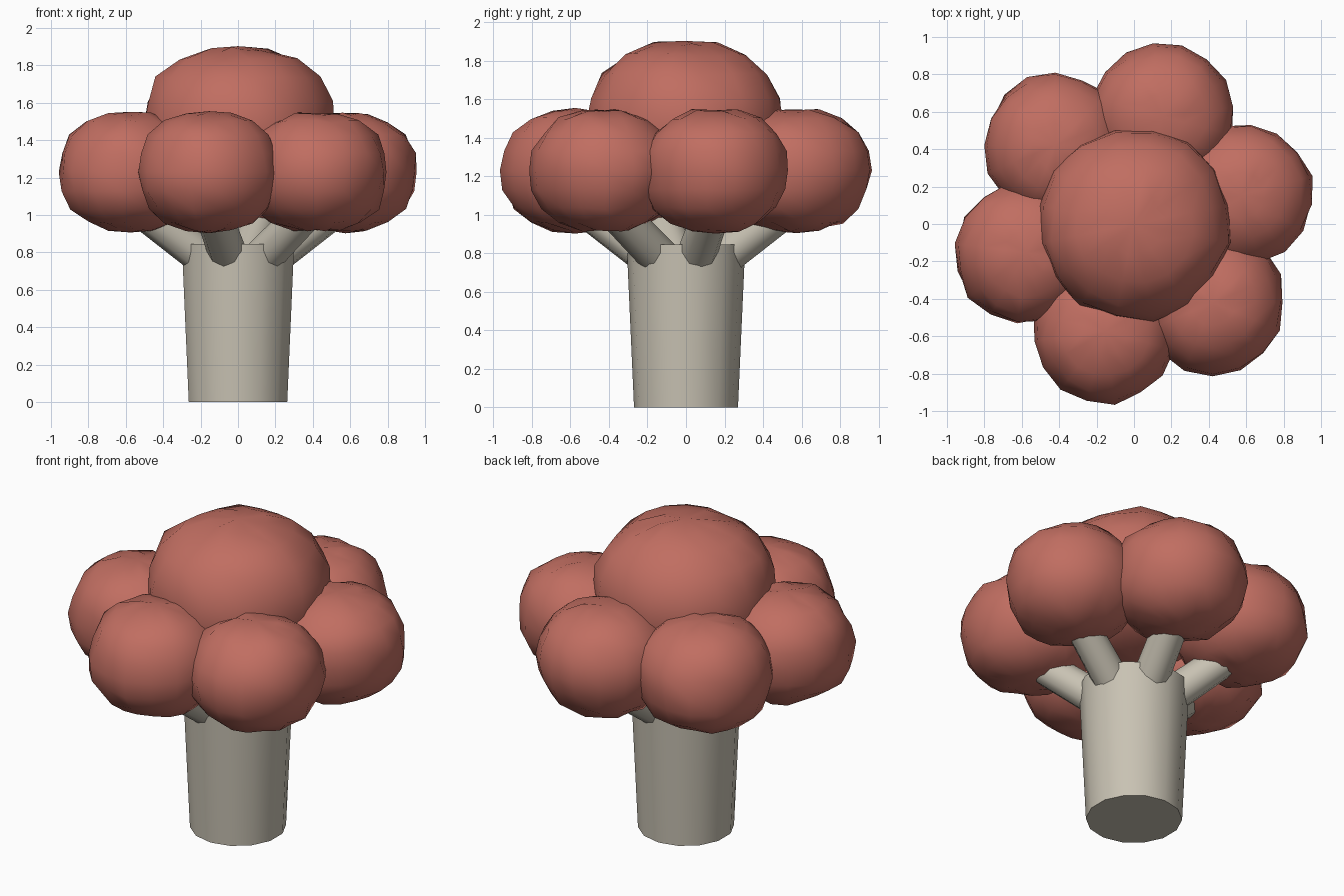
import bpy, math, random
from mathutils import Vector

if "Cube" in bpy.data.objects:
    bpy.data.objects.remove(bpy.data.objects["Cube"])
random.seed(4)


def material(name, rgb):
    m = bpy.data.materials.new(name)
    m.use_nodes = True
    m.diffuse_color = (*rgb, 1)
    m.node_tree.nodes["Principled BSDF"].inputs["Base Color"].default_value = (*rgb, 1)
    return m


CORAL = material("coral red", (0.53, 0.155, 0.12))
STALK = material("pale stalk", (0.58, 0.54, 0.45))


def finish(obj, name, mat, angle):
    obj.name = name
    obj.data.materials.append(mat)
    bpy.ops.object.shade_smooth_by_angle(angle=math.radians(angle))


def cone(name, start, end, r1, r2, sides):
    start, end = Vector(start), Vector(end)
    axis = end - start
    bpy.ops.mesh.primitive_cone_add(vertices=sides, radius1=r1, radius2=r2, depth=axis.length,
                                    location=(start + end) / 2,
                                    rotation=axis.to_track_quat('Z', 'Y').to_euler())
    finish(bpy.context.object, name, STALK, 50)


def floret(name, centre, radius, height, turn):
    """Squashed, slightly boxy ball with a lumpy surface."""
    bpy.ops.mesh.primitive_uv_sphere_add(segments=16, ring_count=10, radius=1,
                                         location=centre, rotation=(0, 0, turn))
    obj = bpy.context.object
    for v in obj.data.vertices:
        p = v.co
        flat = math.hypot(p.x, p.y)
        boxy = (flat ** 2.3 + abs(p.z) ** 2.3) ** (-1 / 2.3)
        lump = boxy * random.uniform(0.965, 1.03)
        v.co = Vector((p.x * radius, p.y * radius, p.z * height)) * lump
    finish(obj, name, CORAL, 60)


# Trunk
cone("trunk", (0, 0, 0), (0, 0, 0.845), 0.27, 0.308, 14)

# Ring of branches, each carrying a floret
for i in range(6):
    a = math.radians(15 + 60 * i)
    c, s = math.cos(a), math.sin(a)
    cone(f"branch_{i + 1}", (0.1 * c, 0.1 * s, 0.71), (0.62 * c, 0.62 * s, 1.09), 0.105, 0.095, 10)
    floret(f"floret_{i + 1}", (0.595 * c, 0.595 * s, 1.23), 0.385, 0.32, a)

# Crown
floret("crown_floret", (0, 0, 1.47), 0.52, 0.43, 0.2)
